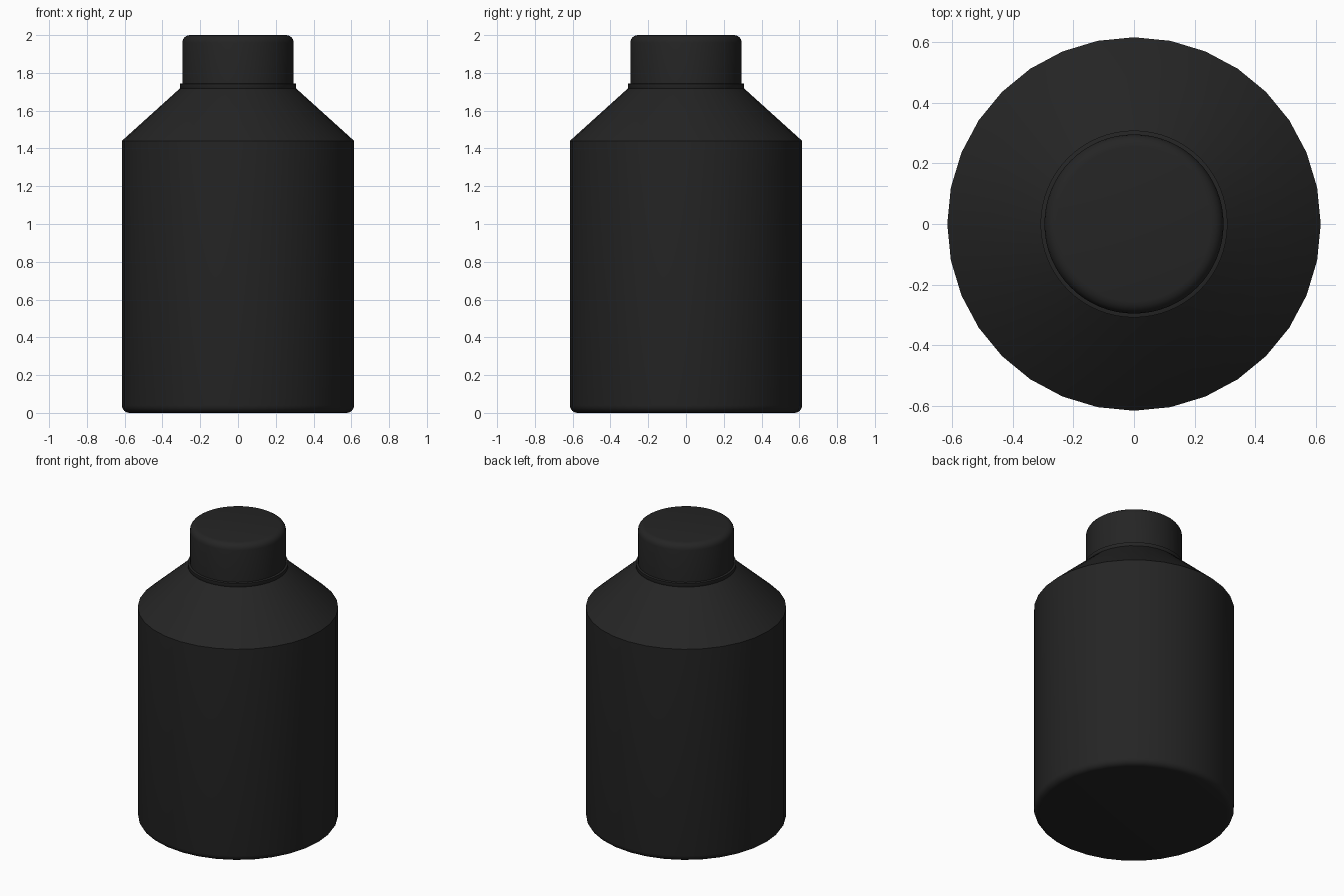
import bpy, bmesh, math

if "Cube" in bpy.data.objects:
    bpy.data.objects.remove(bpy.data.objects["Cube"])


def material(name, rgb):
    m = bpy.data.materials.new(name)
    m.diffuse_color = (*rgb, 1.0)
    m.use_nodes = True
    m.node_tree.nodes["Principled BSDF"].inputs["Base Color"].default_value = m.diffuse_color
    return m


def lathe(name, profile, sides, mat):
    """Revolve (radius, z) points about z; zero radius closes to a pole."""
    bm = bmesh.new()
    rings = []
    for r, z in profile:
        rings.append([bm.verts.new((r * math.cos(math.tau * i / sides),
                                    r * math.sin(math.tau * i / sides), z))
                      for i in range(sides)])
    for a, b in zip(rings, rings[1:]):
        for i in range(sides):
            j = (i + 1) % sides
            bm.faces.new((a[i], a[j], b[j], b[i]))
    bm.faces.new(rings[0][::-1])
    bm.faces.new(rings[-1])
    me = bpy.data.meshes.new(name)
    bm.to_mesh(me)
    bm.free()
    me.materials.append(mat)
    ob = bpy.data.objects.new(name, me)
    bpy.context.collection.objects.link(ob)
    bpy.ops.object.select_all(action='DESELECT')
    ob.select_set(True)
    bpy.context.view_layer.objects.active = ob
    bpy.ops.object.shade_smooth_by_angle(angle=math.radians(35))
    return ob


def corner(r, z, radius, start, steps=4):
    """Quarter-round profile points for an outer corner at (r, z)."""
    cz = z + radius if start < 0 else z - radius
    return [(r - radius + radius * math.cos(math.radians(start + 90 * k / steps)),
             cz + radius * math.sin(math.radians(start + 90 * k / steps)))
            for k in range(steps + 1)]


black = material("black_plastic", (0.018, 0.018, 0.018))

# Bottle body: rounded base, straight wall, sloped shoulder, short neck
lathe("bottle_body",
      corner(0.615, 0.0, 0.04, -90) + [(0.615, 1.44), (0.305, 1.72), (0.28, 1.735)],
      32, black)

# Tamper ring under the cap
lathe("neck_ring", [(0.305, 1.715), (0.308, 1.72), (0.308, 1.742), (0.295, 1.745)], 64, black)

# Screw cap with rounded top edge
lathe("cap", [(0.295, 1.73)] + corner(0.295, 2.0, 0.04, 0), 64, black)
